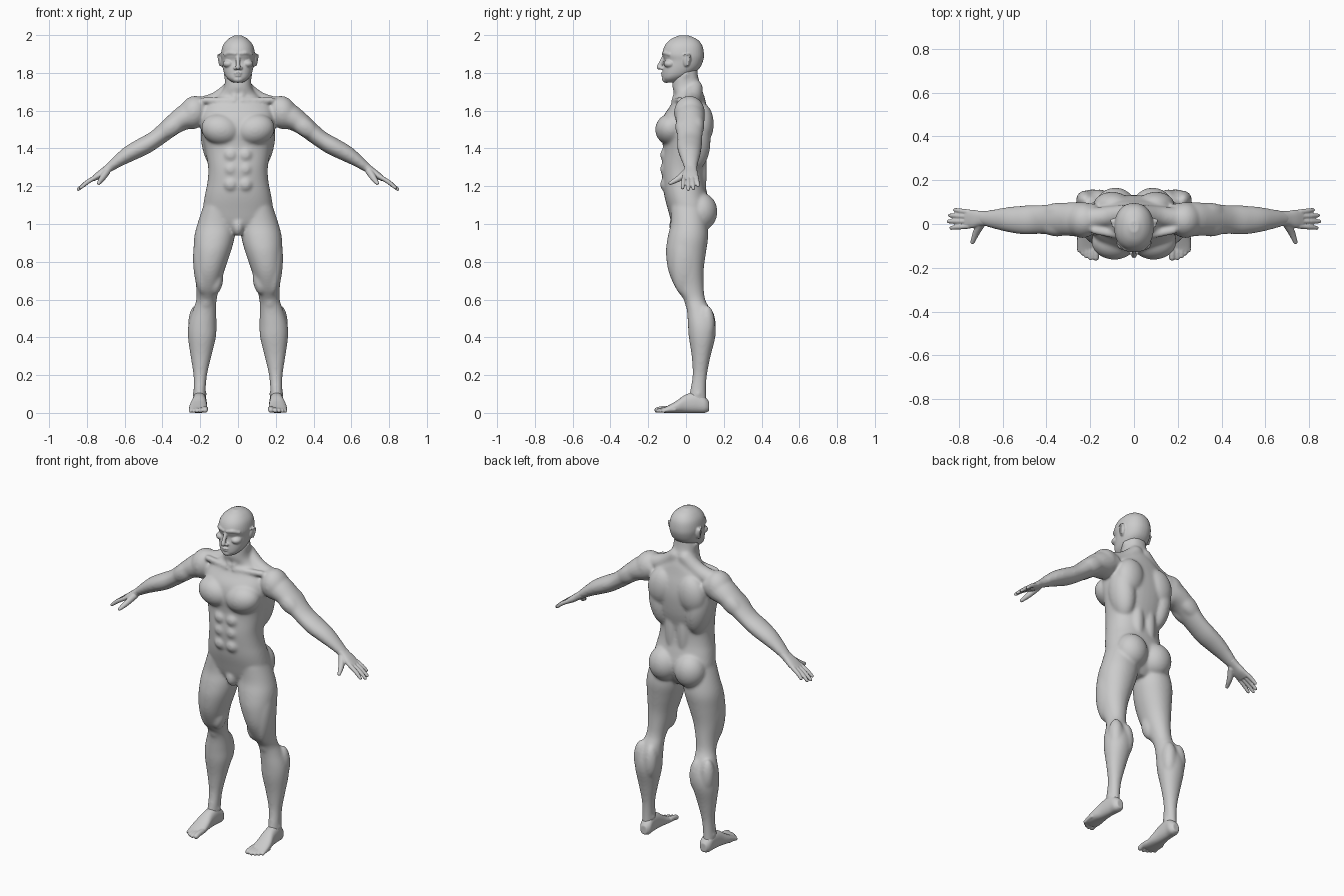
import bpy, bmesh, math
from mathutils import Vector, Matrix

X, Y, Z = Vector((1, 0, 0)), Vector((0, 1, 0)), Vector((0, 0, 1))


def spline(secs, steps=4):
    """Catmull-Rom interpolation of section tuples."""
    out = []
    for i in range(len(secs) - 1):
        p = [secs[max(0, min(len(secs) - 1, i + k))] for k in (-1, 0, 1, 2)]
        for s in range(steps):
            t = s / steps
            out.append([0.5 * (2 * b + (c - a) * t + (2 * a - 5 * b + 4 * c - d) * t * t
                               + (3 * b - a - 3 * c + d) * t ** 3) for a, b, c, d in zip(*p)])
    return out + [list(secs[-1])]


def rings(bm, secs, u, v, power=2.0, n=40):
    """Skin superellipse rings (x, y, z, radius_u, radius_v) and cap both ends."""
    prev = first = None
    for x, y, z, ru, rv in secs:
        ring = []
        for k in range(n):
            c, s = math.cos(2 * math.pi * k / n), math.sin(2 * math.pi * k / n)
            a = math.copysign(abs(c) ** (2 / power), c) * ru
            b = math.copysign(abs(s) ** (2 / power), s) * rv
            ring.append(bm.verts.new(Vector((x, y, z)) + u * a + v * b))
        if prev:
            for k in range(n):
                bm.faces.new((prev[k], prev[(k + 1) % n], ring[(k + 1) % n], ring[k]))
        else:
            first = ring
        prev = ring
    bm.faces.new(first[::-1])
    bm.faces.new(prev)


def loft(bm, secs, u=X, v=Y, power=2.0):
    rings(bm, spline(secs), u, v, power)


def tube(bm, *pts):
    """Round-ended limb through (x, y, z, radius) points."""
    a, b = Vector(pts[0][:3]), Vector(pts[-1][:3])
    d = (b - a).normalized()
    u = d.orthogonal().normalized()
    v = d.cross(u)
    secs = [[*p[:3], p[3], p[3]] for p in pts]
    if len(secs) > 2:
        secs = spline(secs)

    def cap(p, r, sign):
        return [[*(p + d * sign * r * math.sin(t)), r * math.cos(t), r * math.cos(t)]
                for t in (0.5, 1.0, 1.45)]
    secs = cap(a, pts[0][3], -1)[::-1] + secs + cap(b, pts[-1][3], 1)
    rings(bm, secs, u, v, n=16)


def blob(bm, loc, size, tilt=0, lean=0):
    """Muscle ellipsoid, tilted about y and leaned about x (degrees)."""
    m = (Matrix.Translation(loc) @ Matrix.Rotation(math.radians(tilt), 4, 'Y')
         @ Matrix.Rotation(math.radians(lean), 4, 'X') @ Matrix.Diagonal((*size, 1)))
    bmesh.ops.create_uvsphere(bm, u_segments=32, v_segments=20, radius=1, matrix=m)


def finish(bm, name, voxel, smooth):
    """Mirror, fuse and smooth the part."""
    bmesh.ops.recalc_face_normals(bm, faces=bm.faces)
    me = bpy.data.meshes.new(name)
    bm.to_mesh(me)
    bm.free()
    ob = bpy.data.objects.new(name, me)
    bpy.context.collection.objects.link(ob)
    mi = ob.modifiers.new("mirror", 'MIRROR')
    mi.use_mirror_merge = False
    re = ob.modifiers.new("fuse", 'REMESH')
    re.mode = 'VOXEL'
    re.voxel_size = voxel
    re.use_smooth_shade = True
    sm = ob.modifiers.new("smooth", 'SMOOTH')
    sm.factor = 0.5
    sm.iterations = smooth


# torso and neck
b = bmesh.new()
loft(b, [(0, y, z, rx, ry) for z, y, rx, ry in (
    (.95, .015, .05, .055), (1.0, .015, .155, .088), (1.08, .015, .183, .112),
    (1.15, .0, .176, .115), (1.22, -.012, .162, .112), (1.3, -.015, .158, .114),
    (1.4, .0, .176, .122), (1.5, .0, .195, .132), (1.57, .003, .195, .122),
    (1.63, .014, .175, .095), (1.68, .018, .11, .078), (1.72, .005, .075, .076),
    (1.78, -.002, .068, .066), (1.83, .0, .06, .06))], power=2.3)
blob(b, (.09, -.08, 1.5), (.105, .083, .083), tilt=-12)          # chest
blob(b, (.125, .045, 1.44), (.07, .085, .16), tilt=8)            # side of back
blob(b, (.1, .085, 1.53), (.085, .062, .11), tilt=-10)           # shoulder blade
blob(b, (.04, .055, 1.28), (.045, .056, .2))                     # lower back
blob(b, (.085, .08, 1.065), (.092, .086, .1))                    # buttock
blob(b, (0, -.045, .99), (.035, .045, .055))                     # groin
for z in (1.21, 1.29, 1.365):                                    # abdomen
    blob(b, (.038, -.1, z), (.042, .037, .042))
tube(b, (.03, .045, 1.72, .045), (.11, .035, 1.655, .047), (.2, .025, 1.625, .05))
tube(b, (.058, .0, 1.79, .02), (.015, -.058, 1.67, .016))        # neck cord
tube(b, (.02, -.062, 1.652, .017), (.18, -.03, 1.655, .018))     # collar bone

# arm
au = Vector((.57, 0, .82))
loft(b, [(.17, .025, 1.61, .06, .065), (.25, .022, 1.577, .073, .078),
         (.33, .022, 1.535, .056, .074), (.43, .02, 1.455, .046, .066),
         (.5, .018, 1.412, .048, .066), (.57, .02, 1.375, .044, .058),
         (.63, .022, 1.337, .034, .046), (.68, .025, 1.3, .025, .035),
         (.705, .025, 1.282, .02, .03)], u=au)
blob(b, (.235, .018, 1.59), (.076, .082, .09), tilt=-20)         # shoulder cap
blob(b, (.35, -.015, 1.515), (.085, .042, .048), tilt=36)        # biceps
blob(b, (.34, .055, 1.525), (.09, .043, .05), tilt=36)           # triceps

# leg
loft(b, [(.105, .01, 1.09, .08, .09), (.115, .015, 1.0, .1, .097),
         (.125, .01, .93, .107, .107), (.137, .0, .85, .098, .106),
         (.152, .0, .75, .079, .093), (.16, .02, .66, .061, .074),
         (.167, .045, .6, .054, .057), (.176, .065, .55, .061, .061),
         (.188, .082, .47, .074, .072), (.191, .085, .4, .074, .07),
         (.196, .08, .3, .055, .05), (.2, .073, .2, .036, .038),
         (.203, .064, .12, .032, .042), (.205, .06, .05, .033, .048)], power=2.1)
blob(b, (.17, .024, .59), (.034, .032, .045))                    # knee cap
blob(b, (.115, -.012, .7), (.036, .045, .075), tilt=-8)          # inner thigh
blob(b, (.195, -.01, .78), (.042, .068, .16), tilt=4)            # outer thigh
blob(b, (.155, .115, .46), (.042, .043, .1))                     # inner calf
blob(b, (.222, .11, .47), (.042, .043, .1))                      # outer calf
blob(b, (.203, .065, .1), (.04, .022, .022))                     # ankle
finish(b, "body", .007, 16)

# head
b = bmesh.new()
loft(b, [(0, y, z, rx, ry) for z, y, rx, ry in (
    (1.998, -.012, .02, .025), (1.978, -.011, .054, .07), (1.945, -.013, .08, .099),
    (1.9, -.015, .09, .11), (1.865, -.012, .087, .103), (1.825, -.025, .081, .097),
    (1.79, -.047, .07, .077), (1.768, -.066, .054, .056), (1.75, -.075, .03, .035))],
    power=2.2)
tube(b, (0, -.118, 1.885, .01), (0, -.132, 1.855, .011), (0, -.143, 1.83, .013))
blob(b, (.013, -.127, 1.825), (.011, .014, .009))                # nostril
tube(b, (.012, -.119, 1.902, .01), (.04, -.111, 1.906, .011), (.066, -.086, 1.898, .011))
blob(b, (.034, -.099, 1.882), (.016, .013, .009))                # eye
blob(b, (.05, -.085, 1.848), (.03, .033, .022))                  # cheek
blob(b, (0, -.121, 1.798), (.022, .013, .006))                   # upper lip
blob(b, (0, -.12, 1.786), (.019, .012, .006))                    # lower lip
blob(b, (0, -.103, 1.767), (.03, .024, .02))                     # chin
blob(b, (.09, .006, 1.868), (.01, .021, .037), tilt=8, lean=-10) # ear
tube(b, (.097, -.008, 1.895, .006), (.104, .018, 1.892, .006), (.096, .008, 1.842, .006))
finish(b, "head", .004, 5)

# hands
b = bmesh.new()
loft(b, [(.665, .025, 1.31, .024, .034), (.7, .025, 1.285, .021, .034),
         (.735, .023, 1.26, .019, .042), (.768, .023, 1.238, .013, .042)], u=au, power=2.4)
for y0, y1, length in ((-.01, -.018, .082), (.012, .012, .094), (.034, .039, .088), (.055, .064, .065)):
    tube(b, (.755, y0, 1.248, .012), (.76 + length * .5, (y0 + y1) / 2, 1.247 - length * .34, .0115),
         (.752 + length, y1, 1.247 - length * .68, .009))
tube(b, (.695, .005, 1.278, .02), (.72, -.04, 1.24, .016), (.737, -.083, 1.216, .01))
finish(b, "hands", .0038, 4)

# feet
b = bmesh.new()
loft(b, [(.2, .122, .035, .02, .025), (.2, .1, .043, .035, .043), (.203, .06, .055, .036, .055),
         (.206, .0, .049, .039, .049), (.21, -.05, .032, .047, .032),
         (.21, -.1, .018, .049, .018), (.209, -.125, .013, .042, .012)], v=Z, power=2.3)
for x, tip, r in ((.174, -.153, .015), (.198, -.154, .0115), (.217, -.146, .011),
                  (.234, -.134, .0105), (.25, -.12, .01)):
    tube(b, (x, tip + .06, r + .008, r), (x, tip + .025, r + .006, r), (x, tip, r, r))
finish(b, "feet", .004, 4)
